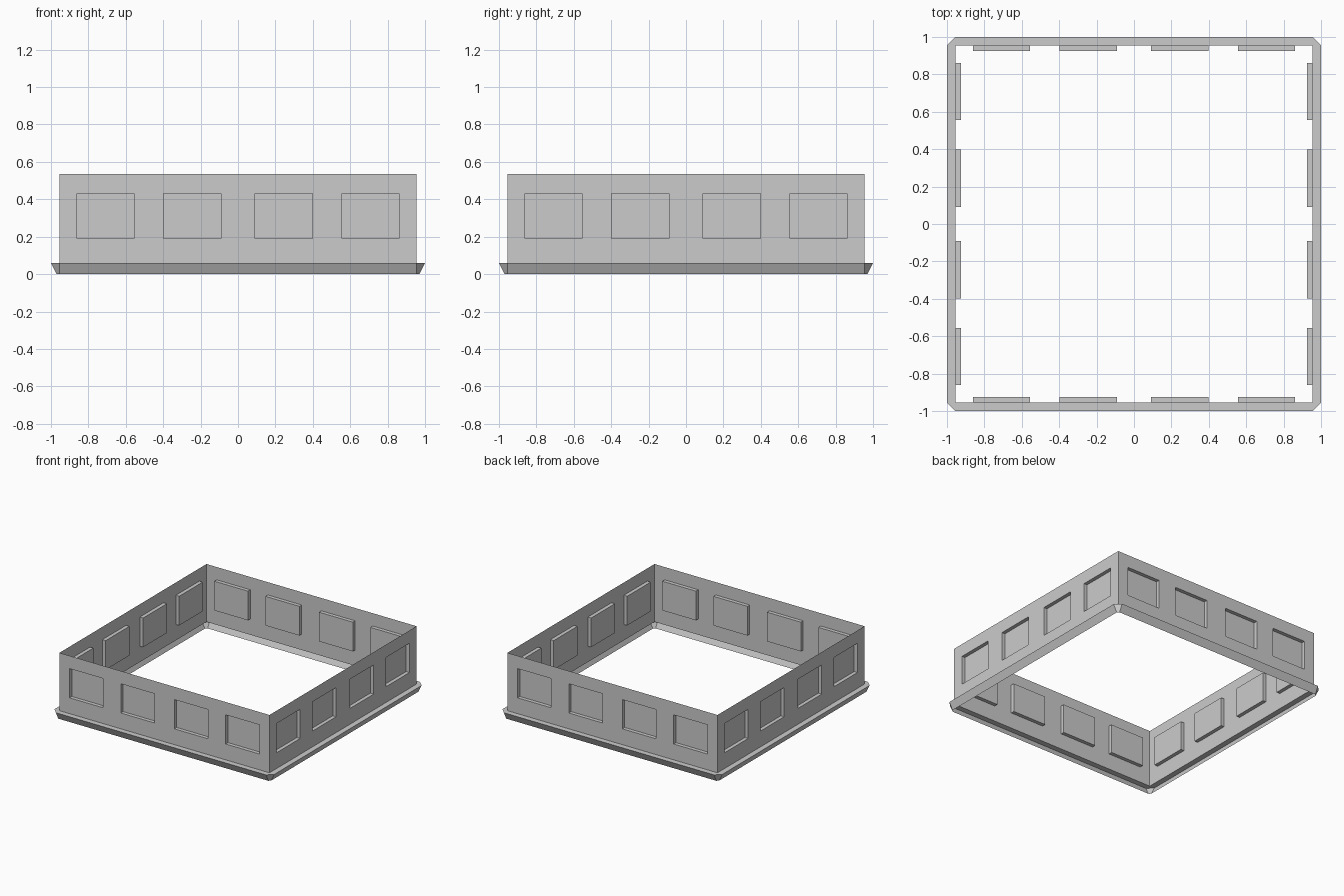
import bpy, bmesh
from math import pi
from mathutils import Matrix

if "Cube" in bpy.data.objects:
    bpy.data.objects.remove(bpy.data.objects["Cube"])

W = 0.955             # half width of the wall square
TOP, LEDGE = 0.535, 0.06
DEPTH = 0.03          # recess depth of the panels
XS = [-W, -0.862, -0.557, -0.397, -0.09, 0.09, 0.397, 0.557, 0.862, W]
ZS = [LEDGE, 0.19, 0.43, TOP]


def finish(bm, name):
    bmesh.ops.remove_doubles(bm, verts=bm.verts, dist=1e-5)
    mesh = bpy.data.meshes.new(name)
    bm.to_mesh(mesh)
    bm.free()
    obj = bpy.data.objects.new(name, mesh)
    bpy.context.collection.objects.link(obj)
    return obj


def face(bm, pts):
    bm.faces.new([bm.verts.new(p) for p in pts])


# Thin wall sheet with four recessed panels, turned to each side
def wall(name, angle):
    bm = bmesh.new()
    for i in range(len(XS) - 1):
        for j in range(len(ZS) - 1):
            cell = [(XS[i], ZS[j]), (XS[i + 1], ZS[j]),
                    (XS[i + 1], ZS[j + 1]), (XS[i], ZS[j + 1])]
            outer = [(x, -W, z) for x, z in cell]
            if j == 1 and i % 2 == 1:
                inner = [(x, -W + DEPTH, z) for x, z in cell]
                face(bm, inner)
                for k in range(4):
                    n = (k + 1) % 4
                    face(bm, [outer[k], outer[n], inner[n], inner[k]])
            else:
                face(bm, outer)
    bmesh.ops.transform(bm, matrix=Matrix.Rotation(angle, 4, 'Z'), verts=bm.verts)
    # merge the coplanar wall cells
    bmesh.ops.remove_doubles(bm, verts=bm.verts, dist=1e-5)
    bmesh.ops.dissolve_limit(bm, angle_limit=0.01, verts=bm.verts, edges=bm.edges)
    finish(bm, name)


for k, side in enumerate(("front", "right", "back", "left")):
    wall(side + "_wall", k * pi / 2)


# Ledge: flat top shelf and sloped outer skirt with clipped corners
def ring(r, z):
    return [(-W, -r, z), (W, -r, z), (r, -W, z), (r, W, z),
            (W, r, z), (-W, r, z), (-r, W, z), (-r, -W, z)]


bm = bmesh.new()
shelf, rim, foot = ring(W, LEDGE), ring(1.0, LEDGE), ring(0.97, 0)
for k in range(8):
    n = (k + 1) % 8
    if k % 2:
        face(bm, [rim[k], rim[n], shelf[k]])
    else:
        face(bm, [rim[k], rim[n], shelf[n], shelf[k]])
    face(bm, [foot[k], foot[n], rim[n], rim[k]])
finish(bm, "base_ledge")
